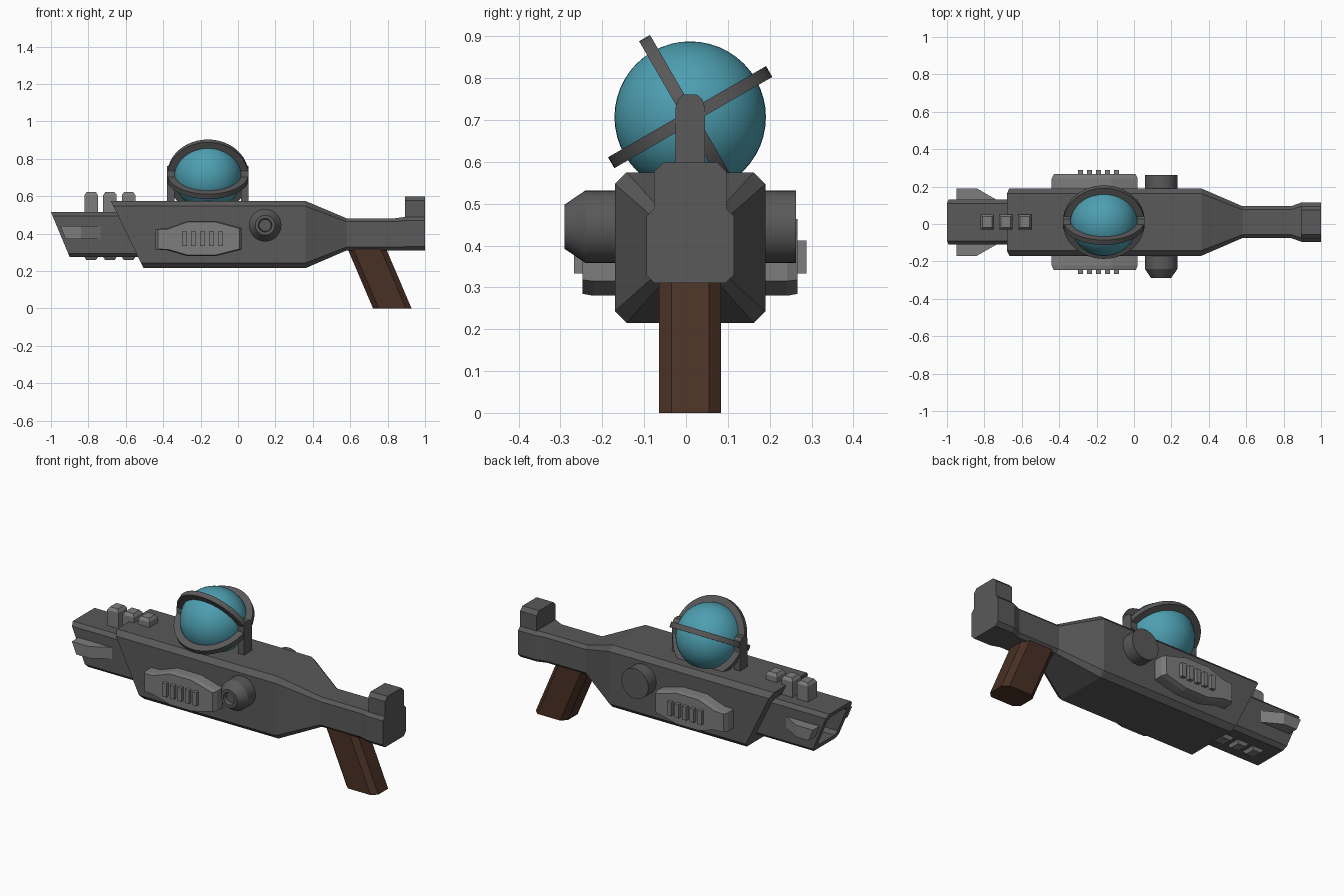
import bpy, bmesh, math
from mathutils import Matrix

if "Cube" in bpy.data.objects:
    bpy.data.objects.remove(bpy.data.objects["Cube"])

CY = 0.01  # centre plane of the model


def material(name, rgb):
    m = bpy.data.materials.new(name)
    m.diffuse_color = (*rgb, 1)
    m.use_nodes = True
    m.node_tree.nodes["Principled BSDF"].inputs["Base Color"].default_value = m.diffuse_color
    return m


DARK = material("dark metal", (0.100, 0.100, 0.100))
LIGHT = material("light metal", (0.205, 0.205, 0.205))
BLUE = material("blue glass", (0.075, 0.345, 0.440))
BROWN = material("brown grip", (0.068, 0.030, 0.018))


def finish(name, bm, mat):
    bmesh.ops.recalc_face_normals(bm, faces=bm.faces)
    me = bpy.data.meshes.new(name)
    bm.to_mesh(me)
    bm.free()
    me.materials.append(mat)
    ob = bpy.data.objects.new(name, me)
    bpy.context.collection.objects.link(ob)
    return ob


def loft(name, rings, mat, closed=False):
    """Skin a series of equal-length point rings; cap the ends unless closed."""
    bm = bmesh.new()
    rows = [[bm.verts.new(p) for p in r] for r in rings]
    n = len(rows[0])
    pairs = list(zip(rows, rows[1:])) + ([(rows[-1], rows[0])] if closed else [])
    for a, b in pairs:
        for i in range(n):
            j = (i + 1) % n
            bm.faces.new((a[i], a[j], b[j], b[i]))
    if not closed:
        bm.faces.new(rows[0])
        bm.faces.new(rows[-1])
    return finish(name, bm, mat)


def section(xt, xb, w, zt, zb, c, grow=0.0):
    """Chamfered box section across x, leaning from xb (bottom) to xt (top)."""
    w -= grow
    top, bot = zt - grow, zb + grow
    pts = [(w, bot + c), (w, top - c), (w - c, top), (c - w, top),
           (-w, top - c), (-w, bot + c), (c - w, bot), (w - c, bot)]
    return [(xb + (xt - xb) * (z - zb) / (zt - zb), CY + y, z) for y, z in pts]


def box(name, x0, x1, y0, y1, z0, z1, mat):
    return loft(name, [[(x0, y0, z), (x1, y0, z), (x1, y1, z), (x0, y1, z)]
                       for z in (z0, z1)], mat)


def smooth(ob, deg=30):
    bpy.ops.object.select_all(action='DESELECT')
    bpy.context.view_layer.objects.active = ob
    ob.select_set(True)
    bpy.ops.object.shade_smooth_by_angle(angle=math.radians(deg))


# Main body tapering into the neck and butt
loft("body", [section(-0.68, -0.505, 0.18, 0.575, 0.215, 0.028),
              section(0.36, 0.36, 0.18, 0.575, 0.215, 0.028),
              section(0.58, 0.58, 0.085, 0.482, 0.31, 0.018),
              section(0.84, 0.84, 0.085, 0.482, 0.31, 0.018),
              section(0.895, 0.895, 0.105, 0.49, 0.31, 0.02),
              section(1.0, 1.0, 0.105, 0.49, 0.31, 0.02)], DARK)
loft("butt_block", [section(x, x, 0.087, 0.598, 0.40, 0.022) for x in (0.893, 1.0)], DARK)

# Barrel with hollow slanted muzzle
barrel = (0.12, 0.515, 0.275, 0.02)
loft("barrel", [section(-0.80, -0.72, *barrel, 0.03),
                section(-1.0, -0.90, *barrel, 0.03),
                section(-1.0, -0.90, *barrel),
                section(-0.55, -0.45, *barrel)], DARK)

# Barrel bumps, running through from top to bottom
for i in range(3):
    x = -0.785 + 0.1 * i
    levels = [(0.258, 0.025), (0.275, 0.036), (0.605, 0.036), (0.622, 0.025)]
    loft(f"barrel_bump_{i + 1}",
         [[(x + sx * h, CY + sy * (h + 0.004), z)
           for sx, sy in ((-1, -1), (1, -1), (1, 1), (-1, 1))] for z, h in levels], LIGHT)

panel = [(-0.44, 0.315), (-0.38, 0.312), (-0.27, 0.28), (-0.12, 0.28), (0.02, 0.315),
         (0.02, 0.43), (-0.12, 0.468), (-0.27, 0.468), (-0.38, 0.428), (-0.44, 0.425)]
for s, side in ((-1, "front"), (1, "back")):
    # Wedge fins beside the muzzle
    loft(f"muzzle_fin_{side}",
         [[(-0.95 + d, CY + s * 0.18, z), (-0.84, CY + s * 0.18, z),
           (-0.73, CY + s * 0.117, z), (-0.95 + d, CY + s * 0.11, z)]
          for z, d in ((0.372, 0.028), (0.44, 0))], LIGHT)
    # Side panel with chamfered rim and five ribs
    loft(f"side_panel_{side}",
         [[(-0.21 + (x + 0.21) * k, CY + s * y, 0.373 + (z - 0.373) * k) for x, z in panel]
          for y, k in ((0.16, 1), (0.232, 1), (0.257, 0.95))], LIGHT)
    for i in range(5):
        x = -0.287 + 0.0485 * i
        box(f"panel_rib_{side}_{i + 1}", x - 0.013, x + 0.013,
            CY + s * 0.24, CY + s * 0.278, 0.333, 0.412, LIGHT)


# Round side knobs: recessed cone in front, plain disc at the back
def knob(name, steps):
    ob = loft(name, [[(0.145 + r * math.cos(a), y, 0.445 + r * math.sin(a))
                      for a in (2 * math.pi * k / 32 for k in range(32))]
                     for y, r in steps], DARK)
    smooth(ob)


knob("front_knob", [(-0.15, 0.087), (-0.24, 0.087), (-0.29, 0.053),
                    (-0.29, 0.036), (-0.265, 0.032)])
knob("back_knob", [(0.15, 0.087), (0.263, 0.087)])

# Glass globe
GX, GZ = -0.161, 0.707
bm = bmesh.new()
bmesh.ops.create_uvsphere(bm, u_segments=48, v_segments=24, radius=0.181,
                          matrix=Matrix.Translation((GX, CY, GZ)))
smooth(finish("globe", bm, BLUE), 60)

# Two crossed hoops around the globe, tilted about x
for name, tilt in (("hoop_low", 30), ("hoop_high", 120)):
    rings = []
    for k in range(48):
        a = 2 * math.pi * k / 48
        rings.append([(r * math.cos(a), r * math.sin(a), h) for r, h in
                      ((0.174, -0.015), (0.218, -0.015), (0.218, 0.015), (0.174, 0.015))])
    hoop = loft(name, rings, DARK, closed=True)
    hoop.data.transform(Matrix.Translation((GX, CY, GZ)) @
                        Matrix.Rotation(math.radians(tilt), 4, 'X'))
    smooth(hoop)

# Posts holding the hoops
post = [(-0.035, 0.55), (0.035, 0.55), (0.035, 0.73), (0.029, 0.75), (0.016, 0.761),
        (-0.016, 0.761), (-0.029, 0.75), (-0.035, 0.73)]
for s, side in ((-1, "left"), (1, "right")):
    loft(f"hoop_post_{side}", [[(GX + s * d, CY + y, z) for y, z in post]
                               for d in (0.178, 0.218)], DARK)

# Slanted wooden grip with chamfered corners
outline = [(-0.103, -0.045), (-0.073, -0.074), (0.073, -0.074), (0.103, -0.045),
           (0.103, 0.045), (0.073, 0.074), (-0.073, 0.074), (-0.103, 0.045)]
loft("grip", [[(cx + x, CY + y, z) for x, y in outline]
              for cx, z in ((0.825, 0), (0.68, 0.34))], BROWN)
